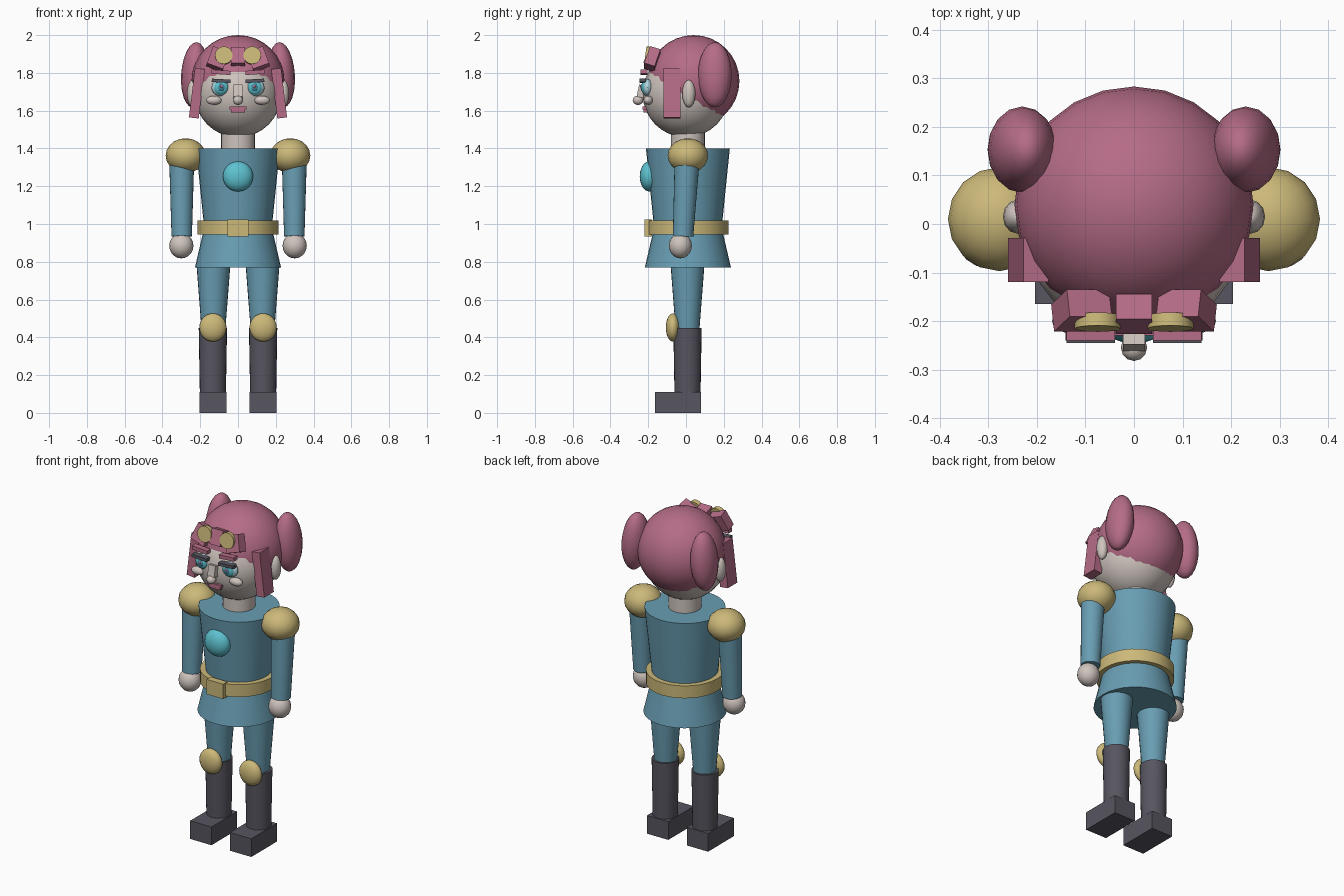
import bpy
from math import radians

if "Cube" in bpy.data.objects:
    bpy.data.objects.remove(bpy.data.objects["Cube"], do_unlink=True)


def material(name, r, g, b):
    m = bpy.data.materials.new(name)
    m.use_nodes = True
    m.diffuse_color = (r, g, b, 1)
    m.node_tree.nodes["Principled BSDF"].inputs["Base Color"].default_value = (r, g, b, 1)
    return m


HAIR = material("rose_pink", .46, .15, .24)
SKIN = material("pale_skin", .62, .55, .51)
SUIT = material("steel_blue", .14, .34, .45)
GOLD = material("soft_gold", .60, .48, .19)
BOOT = material("charcoal", .095, .092, .117)
CYAN = material("bright_cyan", .11, .54, .63)
PALE = material("pale_blue", .45, .68, .75)
BLUE = material("deep_blue", .06, .25, .36)


def finish(name, mat, rot, smooth=True):
    ob = bpy.context.object
    ob.name = ob.data.name = name
    ob.rotation_euler = [radians(a) for a in rot]
    ob.data.materials.append(mat)
    bpy.ops.object.transform_apply(location=False, rotation=True, scale=True)
    if smooth:
        bpy.ops.object.shade_smooth_by_angle(angle=radians(40))
    return ob


def ball(name, mat, loc, radii, rot=(0, 0, 0), seg=20, rings=12):
    bpy.ops.mesh.primitive_uv_sphere_add(segments=seg, ring_count=rings, location=loc)
    bpy.context.object.scale = radii
    return finish(name, mat, rot)


def box(name, mat, loc, size, rot=(0, 0, 0)):
    bpy.ops.mesh.primitive_cube_add(size=1, location=loc)
    bpy.context.object.scale = size
    return finish(name, mat, rot, False)


def tube(name, mat, loc, bottom, top, height, rot=(0, 0, 0), seg=24):
    bpy.ops.mesh.primitive_cone_add(vertices=seg, radius1=bottom, radius2=top,
                                    depth=height, location=loc)
    return finish(name, mat, rot)


def pair(maker, name, mat, loc, *args, rot=(0, 0, 0), **kw):
    """Build a left part and its mirrored right partner."""
    for side, s in (("left", 1), ("right", -1)):
        maker(f"{side}_{name}", mat, (s * loc[0], loc[1], loc[2]), *args,
              rot=(rot[0], s * rot[1], s * rot[2]), **kw)


# Legs and boots
pair(box, "foot", BOOT, (.133, -.042, .055), (.142, .245, .11))
pair(tube, "boot_shaft", BOOT, (.133, .008, .275), .069, .075, .35)
pair(tube, "thigh", SUIT, (.13, .008, .62), .063, .091, .36)
pair(ball, "knee_pad", GOLD, (.133, -.069, .452), (.072, .038, .075))

# Torso, skirt and belt
tube("skirt", SUIT, (0, .01, .86), .228, .186, .18, seg=32)
tube("torso", SUIT, (0, .01, 1.17), .175, .222, .46, seg=32)
tube("belt", GOLD, (0, .01, .982), .214, .214, .075, seg=32)
box("buckle", GOLD, (0, -.2, .98), (.11, .04, .09))
ball("chest_gem", CYAN, (0, -.195, 1.252), (.08, .05, .08))

# Arms
pair(ball, "shoulder_pad", GOLD, (.277, .01, 1.362), (.106, .107, .092), seg=16, rings=10)
pair(tube, "arm", SUIT, (.298, -.005, 1.135), .054, .066, .4, rot=(-3, 0, 0))
pair(ball, "hand", SKIN, (.3, -.03, .885), (.064, .061, .067), seg=16, rings=10)

# Head and hair
tube("neck", SKIN, (0, .01, 1.425), .09, .09, .13)
ball("head", SKIN, (0, 0, 1.69), (.23, .23, .231), seg=24, rings=16)
ball("hair_cap", HAIR, (0, .04, 1.757), (.246, .243, .243), seg=24, rings=16)
pair(ball, "ear", SKIN, (.24, .015, 1.69), (.03, .035, .073), seg=12, rings=8)
pair(ball, "hair_bun", HAIR, (.23, .153, 1.79), (.071, .089, .173), rot=(0, -4, 0),
     seg=16, rings=12)
pair(box, "side_lock", HAIR, (.218, -.074, 1.692), (.052, .09, .263), rot=(0, -7, 0))
box("fringe_centre", HAIR, (0, -.185, 1.885), (.074, .055, .09), rot=(-20, 0, 0))
pair(box, "fringe_side", HAIR, (.108, -.178, 1.873), (.092, .058, .1), rot=(-18, -20, 0))
pair(tube, "hair_disc", GOLD, (.075, -.202, 1.892), .047, .047, .027, rot=(82, 0, 0), seg=16)

# Face
pair(ball, "eye", PALE, (.09, -.203, 1.722), (.05, .027, .045), seg=16)
pair(ball, "iris", CYAN, (.089, -.215, 1.723), (.039, .021, .039), seg=16)
pair(ball, "pupil", BLUE, (.088, -.23, 1.723), (.019, .01, .021), seg=12, rings=8)
pair(ball, "eye_glint", HAIR, (.088, -.237, 1.728), (.008, .006, .008), seg=8, rings=6)
pair(box, "eyelash", BOOT, (.089, -.228, 1.758), (.1, .034, .018), rot=(0, -3, 0))
pair(box, "eyebrow", HAIR, (.09, -.222, 1.803), (.1, .036, .022), rot=(0, -4, 0))
pair(ball, "cheek", SKIN, (.127, -.2, 1.655), (.042, .025, .024), seg=16, rings=8)
box("nose_bridge", SKIN, (0, -.235, 1.703), (.045, .04, .065), rot=(-12, 0, 0))
ball("nose_tip", SKIN, (0, -.254, 1.655), (.027, .028, .025), seg=12, rings=8)
box("upper_lip", HAIR, (0, -.215, 1.614), (.092, .03, .014))
box("lower_lip", HAIR, (0, -.21, 1.598), (.075, .03, .018))
